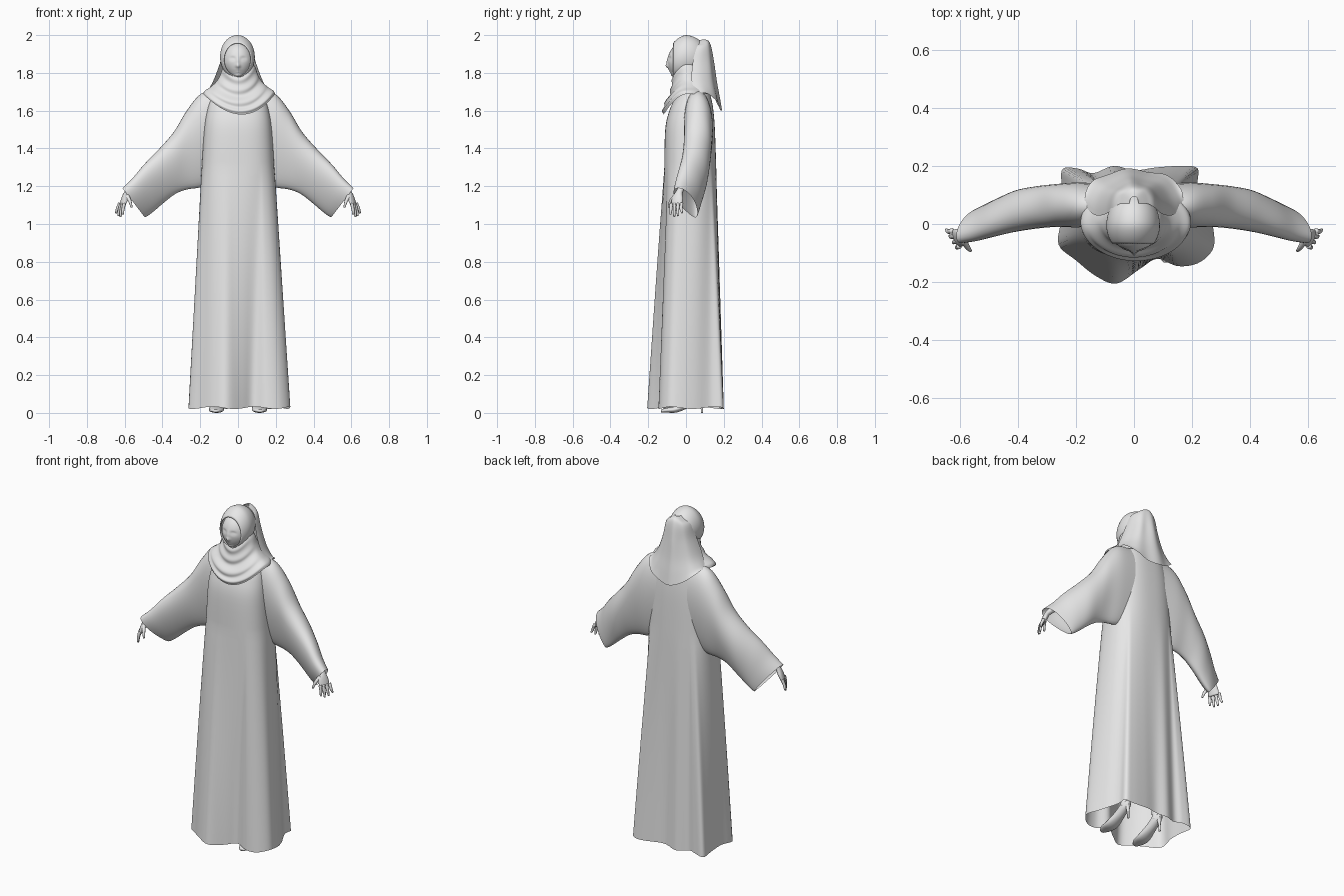
import bpy, bmesh
from math import sin, cos, pi, atan2, exp, copysign, radians
from mathutils import Vector

if "Cube" in bpy.data.objects:
    bpy.data.objects.remove(bpy.data.objects["Cube"])

grey = bpy.data.materials.new("plain grey")
grey.use_nodes = True
grey.diffuse_color = (0.8, 0.8, 0.8, 1)
grey.node_tree.nodes["Principled BSDF"].inputs["Base Color"].default_value = (0.8, 0.8, 0.8, 1)


def finish(bm, name):
    bmesh.ops.recalc_face_normals(bm, faces=bm.faces)
    mesh = bpy.data.meshes.new(name)
    bm.to_mesh(mesh)
    bm.free()
    for p in mesh.polygons:
        p.use_smooth = True
    mesh.materials.append(grey)
    obj = bpy.data.objects.new(name, mesh)
    bpy.context.collection.objects.link(obj)


def loft(bm, rings, closed=True, caps=False):
    rows = [[bm.verts.new(p) for p in r] for r in rings]
    n = len(rows[0])
    for a, b in zip(rows, rows[1:]):
        for i in range(n if closed else n - 1):
            j = (i + 1) % n
            bm.faces.new((a[i], a[j], b[j], b[i]))
    if caps:
        bm.faces.new(rows[0])
        bm.faces.new(rows[-1])


def spline(pts, steps, closed=False):
    """Smooth interpolation through a list of equal-length tuples."""
    n, out = len(pts), []
    pick = (lambda i: pts[i % n]) if closed else (lambda i: pts[min(max(i, 0), n - 1)])
    for i in range(n if closed else n - 1):
        for k in range(steps):
            t = k / steps
            out.append(tuple(
                b + 0.5 * t * (c - a + t * (2 * a - 5 * b + 4 * c - d + t * (3 * (b - c) + d - a)))
                for a, b, c, d in zip(pick(i - 1), pick(i), pick(i + 1), pick(i + 2))))
    return out if closed else out + [pts[-1]]


def tube(bm, path, radii, side, n=14, steps=4):
    """Tapered limb; radii are (along side axis, across it)."""
    rows = spline([tuple(p) + tuple(r) for p, r in zip(path, radii)], steps)
    pts = [Vector(r[:3]) for r in rows]
    rings = []
    for i, r in enumerate(rows):
        tan = (pts[min(i + 1, len(pts) - 1)] - pts[max(i - 1, 0)]).normalized()
        u = Vector(side)
        u = (u - tan * u.dot(tan)).normalized()
        v = tan.cross(u)
        rings.append([pts[i] + u * r[3] * cos(2 * pi * k / n) + v * r[4] * sin(2 * pi * k / n)
                      for k in range(n)])
    loft(bm, rings, caps=True)


# Robe: uneven folded hem blending up into a rounded chest
hem = spline([(.275, -.03), (.27, -.09), (.22, -.135), (.15, -.145), (.08, -.12), (.02, -.155),
              (-.06, -.205), (-.13, -.18), (-.2, -.125), (-.26, -.07), (-.25, .02), (-.25, .13),
              (-.245, .19), (-.19, .19), (-.14, .175), (-.07, .2), (0, .185), (.08, .195),
              (.17, .2), (.22, .19), (.22, .13), (.255, .05)], 5, True)


def power(v):
    return copysign(abs(v) ** 0.77, v)


chest = [(1.3, .192, -.115, .16), (1.5, .18, -.11, .153), (1.6, .165, -.088, .145),
         (1.66, .145, -.06, .135), (1.7, .12, -.03, .12), (1.74, .07, 0, .09)]
waist = chest[0]
rows = [(.027 + 1.273 * i / 24,) + waist[1:] for i in range(24)] + spline(chest, 5)
rings = []
for z, hx, front, back in rows:
    w = max(0, (1.3 - z) / 1.273) ** .92
    cy, hy = (front + back) / 2, (back - front) / 2
    ring = []
    for k, (x, y) in enumerate(hem):
        a = atan2(y / .2, x / .265)
        px, py = hx * power(cos(a)), cy + hy * power(sin(a))
        ring.append((px + (x - px) * w, py + (y - py) * w, z + .006 * w * sin(k * .4)))
    rings.append(ring)
bm = bmesh.new()
loft(bm, rings)
finish(bm, "robe")

# Wide sleeves: top edge x, y, z; bottom edge x, y, z; half depth
sleeve = spline([(.1, .06, 1.715, .11, .075, 1.23, .07), (.195, .062, 1.69, .195, .072, 1.195, .074),
                 (.27, .062, 1.602, .27, .066, 1.183, .071), (.34, .054, 1.487, .33, .062, 1.16, .07),
                 (.42, .035, 1.395, .39, .06, 1.115, .068), (.5, .002, 1.312, .44, .055, 1.072, .06),
                 (.56, -.025, 1.24, .475, .052, 1.045, .052), (.612, -.042, 1.19, .493, .05, 1.035, .044)], 5)
for name, s in (("left", 1), ("right", -1)):
    rings = []
    for tx, ty, tz, bx, by, bz, h in sleeve:
        top, low = Vector((s * tx, ty, tz)), Vector((s * bx, by, bz))
        ring = []
        for k in range(36):
            a = 2 * pi * k / 36
            p = (top + low) / 2 + (top - low) / 2 * cos(a)
            p.y += h * sin(a) * (1 + .3 * cos(a))
            ring.append(p)
        rings.append(ring)
    bm = bmesh.new()
    loft(bm, rings)
    finish(bm, name + "_sleeve")

    # Forearm, palm, fingers and thumb
    bm = bmesh.new()
    across = (s * .45, 1, 0)
    tube(bm, [(s * .47, .02, 1.265), (s * .54, -.01, 1.215), (s * .583, -.034, 1.172),
              (s * .598, -.045, 1.138), (s * .612, -.05, 1.1)],
         [(.024, .024), (.021, .021), (.018, .015), (.031, .015), (.032, .011)], across)
    for i in range(4):
        spread = i - 1.5
        x, y = .614 + .008 * spread, -.05 + .018 * spread
        drop = (.05, .062, .058, .042)[i]
        tube(bm, [(s * x, y, 1.11), (s * (x + .01 + .002 * spread), y - .003, 1.1 - drop * .5),
                  (s * (x + .014 + .004 * spread), y - .006 + .003 * i, 1.1 - drop)],
             [(.009, .009), (.008, .008), (.005, .005)], across, 10)
    tube(bm, [(s * .588, -.055, 1.15), (s * .573, -.08, 1.122), (s * .563, -.092, 1.088)],
         [(.012, .012), (.009, .009), (.005, .005)], (1, 0, 0), 10)
    finish(bm, name + "_hand")

    # Lower leg and heeled shoe
    bm = bmesh.new()
    tube(bm, [(s * .1, .05, .55), (s * .105, .06, .3), (s * .11, .06, .13), (s * .112, .055, .08)],
         [(.05, .055), (.045, .05), (.026, .028), (.028, .03)], (1, 0, 0))
    tube(bm, [(s * .118, -.132, .01), (s * .116, -.1, .014), (s * .113, -.05, .02),
              (s * .112, .01, .052), (s * .112, .06, .085), (s * .112, .092, .09)],
         [(.016, .008), (.035, .013), (.04, .018), (.031, .024), (.027, .027), (.014, .018)], (1, 0, 0))
    tube(bm, [(s * .112, .08, .085), (s * .112, .083, .04), (s * .112, .085, 0)],
         [(.016, .014), (.007, .007), (.006, .006)], (1, 0, 0), 10)
    finish(bm, name + "_shoe_and_leg")

# Face: rounded form shaped by soft bumps (x, z, width, height, amount)
bumps = [(0, 1.836, .011, .012, .013), (0, 1.86, .008, .022, .006), (0, 1.783, .025, .014, .012),
         (0, 1.817, .016, .005, .004), (0, 1.806, .014, .005, .005),
         (.029, 1.876, .014, .009, -.008), (-.029, 1.876, .014, .009, -.008),
         (.029, 1.874, .009, .005, .005), (-.029, 1.874, .009, .005, .005)]
bm = bmesh.new()
bmesh.ops.create_uvsphere(bm, u_segments=80, v_segments=56, radius=1)
for v in bm.verts:
    x, y, z = v.co.x * .08, v.co.y * .084 - .012, v.co.z * .1 + 1.862
    x *= 1 - .15 * max(0, (1.85 - z) / .1)
    if y < 0:
        for bx, bz, w, h, amount in bumps:
            y -= amount * exp(-((x - bx) / w) ** 2 - ((z - bz) / h) ** 2) * min(1, -v.co.y * 1.5)
    v.co = (x, y, z)
finish(bm, "face")

# Hood with an oval opening and a turned-in rim
rings = []
for deg, scale in [(57, .9), (51, .97)] + [(d, 1) for d in range(50, 178, 6)] + [(179, 1)]:
    f = radians(deg)
    cz = 1.885 - .025 * max(0, cos(f))
    depth = .1 if deg < 90 else .118
    rings.append([(-.003 + .092 * scale * sin(f) * cos(a), -.005 - depth * scale * cos(f),
                   cz + .115 * scale * sin(f) * sin(a)) for a in (2 * pi * k / 56 for k in range(56))])
bm = bmesh.new()
loft(bm, rings)
finish(bm, "hood")

# Wrapped scarf: front height, side height, half width, front y, back y
wrap = spline([(1.778, 1.85, .072, -.07, .07), (1.755, 1.83, .086, -.076, .085),
               (1.715, 1.79, .1, -.079, .1), (1.675, 1.755, .12, -.092, .115),
               (1.63, 1.725, .152, -.114, .127), (1.6, 1.705, .182, -.124, .132),
               (1.58, 1.688, .19, -.12, .132)], 7)
rings = []
for i, (zf, zs, hx, front, back) in enumerate(wrap):
    t = i / (len(wrap) - 1)
    ring = []
    for k in range(72):
        a = 2 * pi * k / 72
        lean = max(0, -sin(a))
        g = 1 + .06 * sin(8 * pi * t + a + .5 * sin(3 * a)) * lean * sin(pi * t)
        ring.append((.006 + hx * g * cos(a),
                     (front + back) / 2 + (back - front) / 2 * g * sin(a),
                     zs + (zf - zs) * lean ** 2 + .008 * lean * sin(2 * a) * t))
    rings.append(ring)
bm = bmesh.new()
loft(bm, rings)
finish(bm, "neck_scarf")

# Veil hanging behind: height, half width, side y, back y, rise at the sides
veil = spline([(1.978, .015, .07, .095, -.003), (1.968, .045, .07, .12, -.012), (1.93, .073, .055, .134, 0),
               (1.85, .096, .035, .146, 0), (1.75, .13, .03, .16, .01),
               (1.67, .158, .05, .175, .04), (1.6, .17, .08, .187, .095)], 5)
rings = []
for z, hx, side, back, rise in veil:
    ring = []
    for k in range(41):
        a = -pi / 2 + pi * k / 40
        curve = max(0, cos(a))
        pleat = .005 * cos(7 * a + 1) * curve * min(1, (1.99 - z) / .15)
        ring.append((hx * sin(a), side + (back - side) * curve ** .8 + pleat, z + rise * sin(a) ** 2))
    rings.append(ring)
bm = bmesh.new()
loft(bm, rings, closed=False)
finish(bm, "veil")
